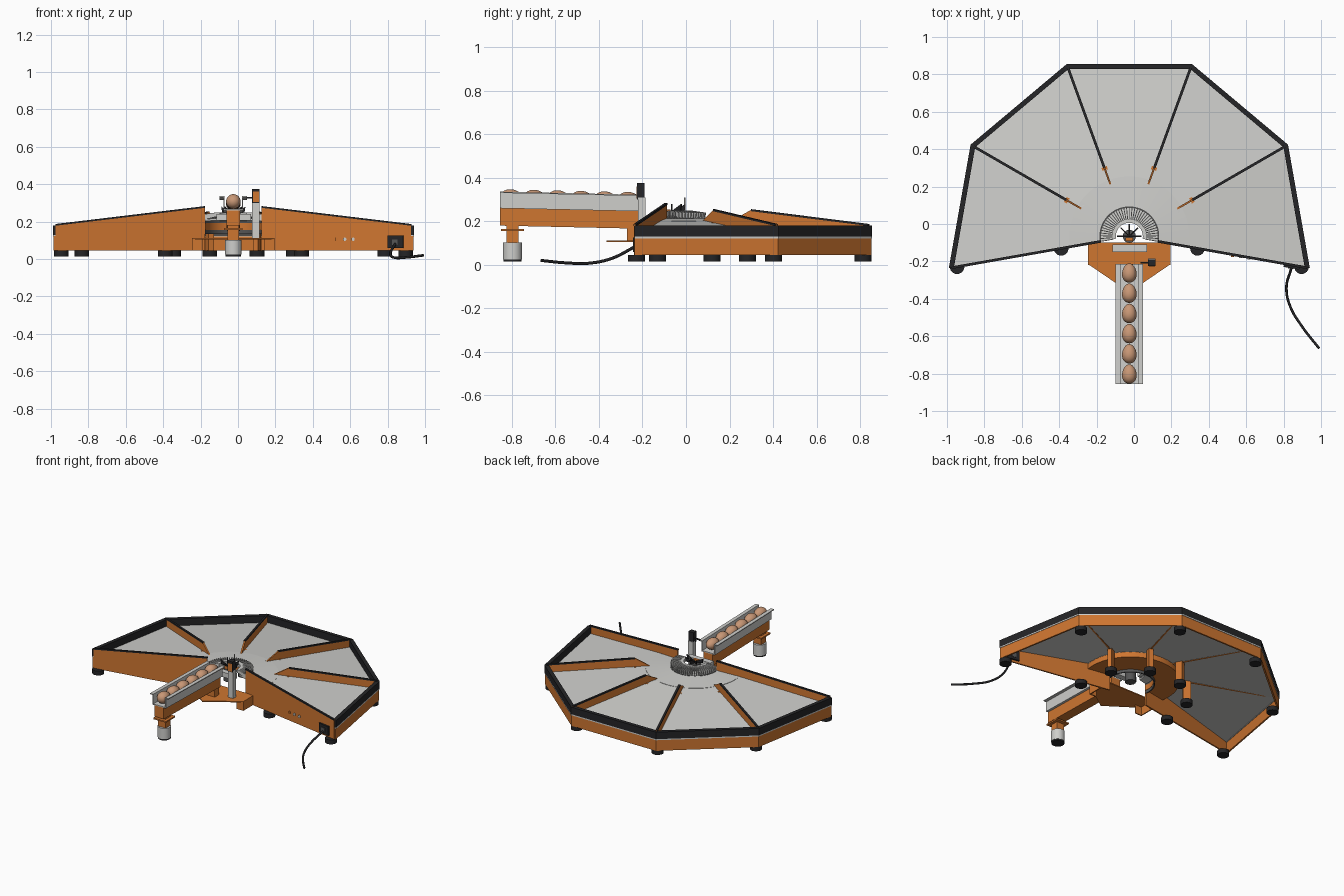
import bpy, bmesh, math
from mathutils import Vector, Matrix

if "Cube" in bpy.data.objects:
    bpy.data.objects.remove(bpy.data.objects["Cube"], do_unlink=True)


def material(name, r, g, b):
    m = bpy.data.materials.new(name)
    m.use_nodes = True
    m.diffuse_color = (r, g, b, 1)
    m.node_tree.nodes["Principled BSDF"].inputs["Base Color"].default_value = (r, g, b, 1)
    return m


ORANGE = material("orange", 0.62, 0.18, 0.03)
WHITE = material("light grey", 0.62, 0.62, 0.6)
BLACK = material("black", 0.018, 0.018, 0.02)
GREY = material("dark grey", 0.09, 0.09, 0.09)
EGG = material("egg shell", 0.58, 0.31, 0.18)

CX, CY, R = -0.025, -0.066, 0.98
SPOKES = [-10, 30, 70, 110, 150, 190]


def polar(deg, r, z=0.0):
    a = math.radians(deg)
    return Vector((CX + r * math.cos(a), CY + r * math.sin(a), z))


def finish(name, bm, mat, smooth=False):
    bmesh.ops.recalc_face_normals(bm, faces=bm.faces)
    me = bpy.data.meshes.new(name)
    bm.to_mesh(me)
    bm.free()
    ob = bpy.data.objects.new(name, me)
    bpy.context.collection.objects.link(ob)
    me.materials.append(mat)
    if smooth:
        bpy.ops.object.select_all(action="DESELECT")
        ob.select_set(True)
        bpy.context.view_layer.objects.active = ob
        bpy.ops.object.shade_smooth_by_angle()
    return ob


def prism(name, points, offset, mat):
    """Planar outline extruded by an offset vector."""
    bm = bmesh.new()
    face = bm.faces.new([bm.verts.new(p) for p in points])
    out = bmesh.ops.extrude_face_region(bm, geom=[face])["geom"]
    verts = [v for v in out if isinstance(v, bmesh.types.BMVert)]
    bmesh.ops.translate(bm, verts=verts, vec=offset)
    bm.faces.ensure_lookup_table()
    return finish(name, bm, mat)


def box(name, lo, hi, mat):
    x0, y0, z0 = lo
    x1, y1, z1 = hi
    base = [(x0, y0, z0), (x1, y0, z0), (x1, y1, z0), (x0, y1, z0)]
    return prism(name, base, Vector((0, 0, z1 - z0)), mat)


def cylinder(name, pos, r, z0, z1, mat, turn=None):
    bm = bmesh.new()
    bmesh.ops.create_cone(bm, cap_ends=True, segments=24, radius1=r, radius2=r, depth=z1 - z0)
    if turn:
        bmesh.ops.rotate(bm, verts=bm.verts, matrix=Matrix.Rotation(turn, 3, "X"))
    bmesh.ops.translate(bm, verts=bm.verts, vec=(pos[0], pos[1], (z0 + z1) / 2))
    return finish(name, bm, mat, True)


def sweep(name, profile, angles, mat, smooth=False):
    """Closed (radius, height) profile carried round the machine centre."""
    bm = bmesh.new()
    rings = [[bm.verts.new(polar(a, r, z)) for r, z in profile] for a in angles]
    n = len(profile)
    for a, b in zip(rings, rings[1:]):
        for i in range(n):
            j = (i + 1) % n
            bm.faces.new((a[i], a[j], b[j], b[i]))
    bm.faces.new(rings[0])
    bm.faces.new(rings[-1])
    return finish(name, bm, mat, smooth)


def rect(r0, r1, z0, z1):
    return [(r0, z0), (r1, z0), (r1, z1), (r0, z1)]


def radial_plate(name, deg, profile, thick, mat):
    """(radius, height) outline standing on a spoke line."""
    a = math.radians(deg + 90)
    side = Vector((math.cos(a), math.sin(a), 0)) * thick
    return prism(name, [polar(deg, r, z) - side / 2 for r, z in profile], side, mat)


def wall_top(r):
    return 0.28 - 0.118 * (r - 0.155)


# Outer rim
sweep("rim_wall", rect(R - 0.015, R - 0.003, 0.045, 0.123), SPOKES, ORANGE)
sweep("rim_line", rect(R - 0.02, R, 0.122, 0.13), SPOKES, WHITE)
sweep("rim_band", rect(R - 0.028, R, 0.13, 0.18), SPOKES, BLACK)

# Sloping trays, one flat panel per sector
for i, (a, b) in enumerate(zip(SPOKES, SPOKES[1:])):
    sweep(f"tray_{i + 1}", [(0.3, 0.198), (R - 0.02, 0.125), (R - 0.02, 0.131), (0.3, 0.204)], (a, b), WHITE)

# Central drum under the trays and its cover
arc = [-10 + 5 * i for i in range(41)]
sweep("drum", rect(0.15, 0.32, 0.155, 0.192), arc, ORANGE, True)
sweep("drum_cover", [(0.09, 0.207), (0.32, 0.193), (0.32, 0.202), (0.09, 0.218)], arc, WHITE, True)
sweep("drum_liner", rect(0.152, 0.16, 0.135, 0.215), arc, GREY, True)

# Front walls and tray dividers, with trim, legs and feet
for i, deg in enumerate(SPOKES):
    outer = R - 0.015
    if i in (0, 5):
        start = 0.155
        outline = [(start, 0.045), (outer, 0.045), (outer, wall_top(outer)), (start, wall_top(start))]
        name = "front_wall"
    else:
        start = 0.39
        outline = [(0.28, 0.195), (outer, 0.125), (outer, wall_top(outer)), (start, wall_top(start))]
        name = "divider"
        radial_plate(f"leg_{i}", deg, rect(0.345, 0.395, 0.045, 0.195), 0.03, ORANGE)
    radial_plate(f"{name}_{i}", deg, outline, 0.01, ORANGE)
    trim = [(start, wall_top(start) - 0.006), (outer, wall_top(outer) - 0.006),
            (outer, wall_top(outer) + 0.003), (start, wall_top(start) + 0.003)]
    radial_plate(f"{name}_trim_{i}", deg, trim, 0.014, BLACK)
    for r in (0.37, 0.935):
        cylinder(f"foot_{i}", polar(deg, r), 0.039, 0.015, 0.046, BLACK)

# Radial comb around the hub
for i in range(37):
    radial_plate(f"comb_tooth_{i}", -10 + i * 200 / 36,
                 [(0.085, 0.228), (0.155, 0.212), (0.158, 0.24), (0.085, 0.25)], 0.0045, WHITE)
sweep("comb_ring", rect(0.072, 0.092, 0.225, 0.25), arc, WHITE, True)

# Rotating hub with short arms
cylinder("hub", (CX, CY), 0.035, 0.15, 0.235, GREY)
for deg in (0, 45, 90, 135, 180):
    radial_plate(f"hub_arm_{deg}", deg, [(0, 0.235), (0.06, 0.25), (0.065, 0.28), (0, 0.245)], 0.007, BLACK)
box("hub_clip", (CX - 0.02, CY - 0.025, 0.235), (CX + 0.02, CY - 0.005, 0.255), ORANGE)
box("hub_bar", (-0.115, -0.15, 0.205), (0.07, -0.11, 0.24), WHITE)
cylinder("hub_pin", (CX, CY + 0.06), 0.003, 0.21, 0.31, WHITE)

# Pointed base plate with side skirts
prism("base_plate", [(-0.245, -0.1, 0.105), (-0.245, -0.215, 0.105), (CX, -0.365, 0.105),
                     (0.195, -0.215, 0.105), (0.195, -0.1, 0.105)], Vector((0, 0, 0.007)), ORANGE)
for s, side in ((1, "left"), (-1, "right")):
    xs = sorted((CX + s * 0.213, CX + s * 0.22))
    box(f"skirt_{side}", (xs[0], -0.215, 0.045), (xs[1], -0.1, 0.11), ORANGE)
    xs = sorted((CX + s * 0.165, CX + s * 0.22))
    box(f"skirt_flange_{side}", (xs[0], -0.218, 0.045), (xs[1], -0.21, 0.11), ORANGE)

# Sensor post beside the feed end
box("sensor_post", (0.075, -0.22, 0.112), (0.115, -0.185, 0.31), WHITE)
box("sensor_head", (0.075, -0.225, 0.3), (0.115, -0.19, 0.375), BLACK)
box("sensor_face", (0.079, -0.228, 0.305), (0.111, -0.222, 0.36), ORANGE)
box("sensor_arm", (0.035, -0.212, 0.325), (0.08, -0.204, 0.333), BLACK)

# Feed trough, dropping slightly towards the hub
Y0, Y1 = -0.855, -0.215
DROP = Vector((0, Y1 - Y0, -0.014))


def along(name, section, mat):
    return prism(name, [(CX + x, Y0, z) for x, z in section], DROP, mat)


for s, side in ((1, "left"), (-1, "right")):
    along(f"trough_side_{side}", [(s * 0.047, 0.265), (s * 0.053, 0.265), (s * 0.053, 0.33), (s * 0.073, 0.33),
                                  (s * 0.073, 0.336), (s * 0.047, 0.336)], WHITE)
along("trough_floor", [(-0.053, 0.26), (0.053, 0.26), (0.053, 0.267), (-0.053, 0.267)], WHITE)
along("trough_beam", [(-0.036, 0.18), (0.036, 0.18), (0.036, 0.26), (-0.036, 0.26)], ORANGE)
box("beam_riser", (CX - 0.03, -0.27, 0.11), (CX + 0.03, -0.22, 0.18), ORANGE)

# Eggs in the trough
for i in range(6):
    bm = bmesh.new()
    bmesh.ops.create_uvsphere(bm, u_segments=24, v_segments=14, radius=1)
    y = -0.802 + 0.108 * i
    for v in bm.verts:
        taper = 1 - 0.12 * v.co.y
        v.co = Vector((CX + v.co.x * 0.039 * taper, y + v.co.y * 0.052,
                       0.309 - 0.022 * (y - Y0) + v.co.z * 0.039 * taper))
    finish(f"egg_{i + 1}", bm, EGG, True)

# Trough support
box("support_post", (CX - 0.03, -0.825, 0.1), (CX + 0.03, -0.77, 0.185), ORANGE)
box("support_plate", (CX - 0.05, -0.85, 0.155), (CX + 0.05, -0.745, 0.165), ORANGE)
cylinder("support_foot", (CX, -0.797), 0.044, 0.025, 0.102, WHITE)
cylinder("support_pad", (CX, -0.797), 0.042, 0.015, 0.027, BLACK)

# Power inlet and buttons on the left front wall
switch = radial_plate("power_inlet", -10, rect(0.84, 0.925, 0.06, 0.125), 0.035, BLACK)
radial_plate("power_switch", -10, rect(0.865, 0.895, 0.075, 0.105), 0.042, GREY)
for i, r in enumerate((0.56, 0.605, 0.65)):
    p = polar(-10, r) + Vector((0, -0.006, 0))
    knob = cylinder(f"button_{i + 1}", p, 0.009, 0.1, 0.112, (ORANGE, WHITE, WHITE)[i], math.pi / 2)

# Power cable
curve = bpy.data.curves.new("power_cable", "CURVE")
curve.dimensions = "3D"
curve.bevel_depth = 0.007
curve.bevel_resolution = 2
path = [(0.84, -0.24, 0.08), (0.815, -0.34, 0.03), (0.835, -0.44, 0.008), (0.9, -0.55, 0.009), (0.99, -0.665, 0.02)]
spline = curve.splines.new("BEZIER")
spline.bezier_points.add(len(path) - 1)
for bp, co in zip(spline.bezier_points, path):
    bp.co = co
    bp.handle_left_type = bp.handle_right_type = "AUTO"
curve.use_fill_caps = True
curve.materials.append(BLACK)
bpy.context.collection.objects.link(bpy.data.objects.new("power_cable", curve))
